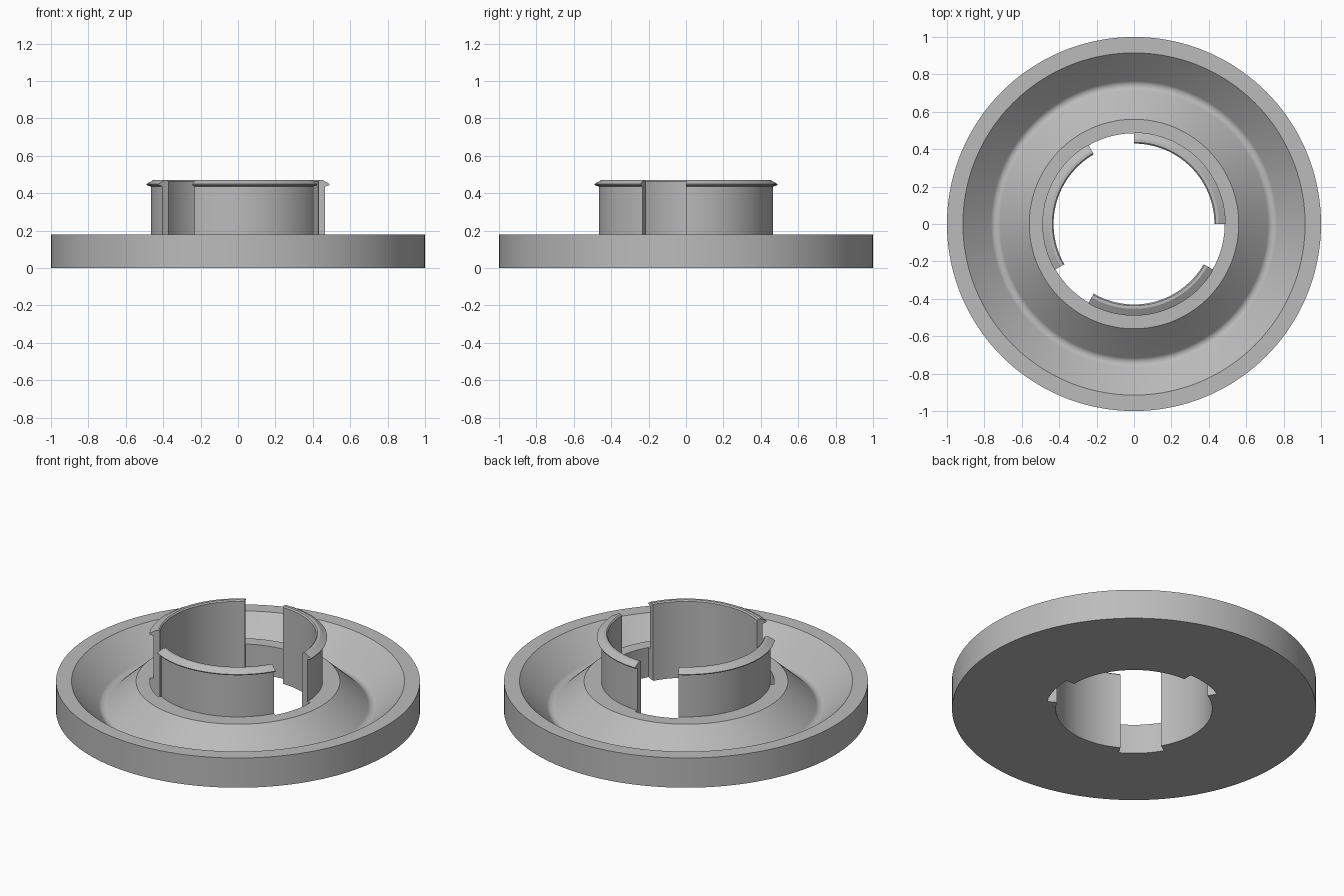
import bpy
import bmesh
from math import sin, cos, radians

cube = bpy.data.objects.get("Cube")
if cube:
    bpy.data.objects.remove(cube, do_unlink=True)

grey = bpy.data.materials.new("plain_grey")
grey.use_nodes = True
colour = (0.5, 0.5, 0.5, 1)
grey.diffuse_color = colour
grey.node_tree.nodes["Principled BSDF"].inputs["Base Color"].default_value = colour

SEGMENTS = 144
CLIP_ARC, PITCH = 90, 120     # three clips with gaps between them
NOTCH_R, TOP = 0.485, 0.18

# Flange section, from the notch wall outwards and back along the bottom
GROOVE_R, FILLET = 0.74, 0.035
groove = [(GROOVE_R + FILLET * sin(radians(a)), 0.06 - FILLET * cos(radians(a)))
          for a in range(-45, 46, 9)]
flange = [(NOTCH_R, TOP), (0.56, TOP), *groove, (0.915, TOP), (1, TOP), (1, 0), (NOTCH_R, 0)]

# Clip section, from the bottom of the bore up to the hooked lip and down to the flange
clip = [(0.43, 0), (0.43, 0.463), (0.437, 0.47), (0.453, 0.47), (0.49, 0.449),
        (0.488, 0.443), (0.465, 0.436), (0.465, TOP)]
section = flange + clip
COUNT = len(section)

bm = bmesh.new()
rings = []
for i in range(SEGMENTS):
    a = radians(360 * i / SEGMENTS)
    rings.append([bm.verts.new((r * cos(a), r * sin(a), z)) for r, z in section])


def is_clip(i):
    return (360 * (i % SEGMENTS) / SEGMENTS) % PITCH < CLIP_ARC


for i in range(SEGMENTS):
    here, there = rings[i], rings[(i + 1) % SEGMENTS]
    # Sweep the whole section on a clip, the flange alone in a gap
    n = COUNT if is_clip(i) else len(flange)
    for j in range(n):
        k = (j + 1) % n
        bm.faces.new((here[j], there[j], there[k], here[k]))
    # Close the clip ends
    if is_clip(i) != is_clip(i - 1):
        bm.faces.new([here[0]] + here[len(flange) - 1:])

# Remove unused clip points in the gaps
bmesh.ops.delete(bm, geom=[v for v in bm.verts if not v.link_faces], context='VERTS')
bmesh.ops.recalc_face_normals(bm, faces=bm.faces)

mesh = bpy.data.meshes.new("flange_with_clips")
bm.to_mesh(mesh)
bm.free()
mesh.materials.append(grey)
part = bpy.data.objects.new("flange_with_clips", mesh)
bpy.context.collection.objects.link(part)

# Smooth round surfaces, sharp rims
bpy.ops.object.select_all(action='DESELECT')
part.select_set(True)
bpy.context.view_layer.objects.active = part
bpy.ops.object.shade_smooth_by_angle(angle=radians(25))
